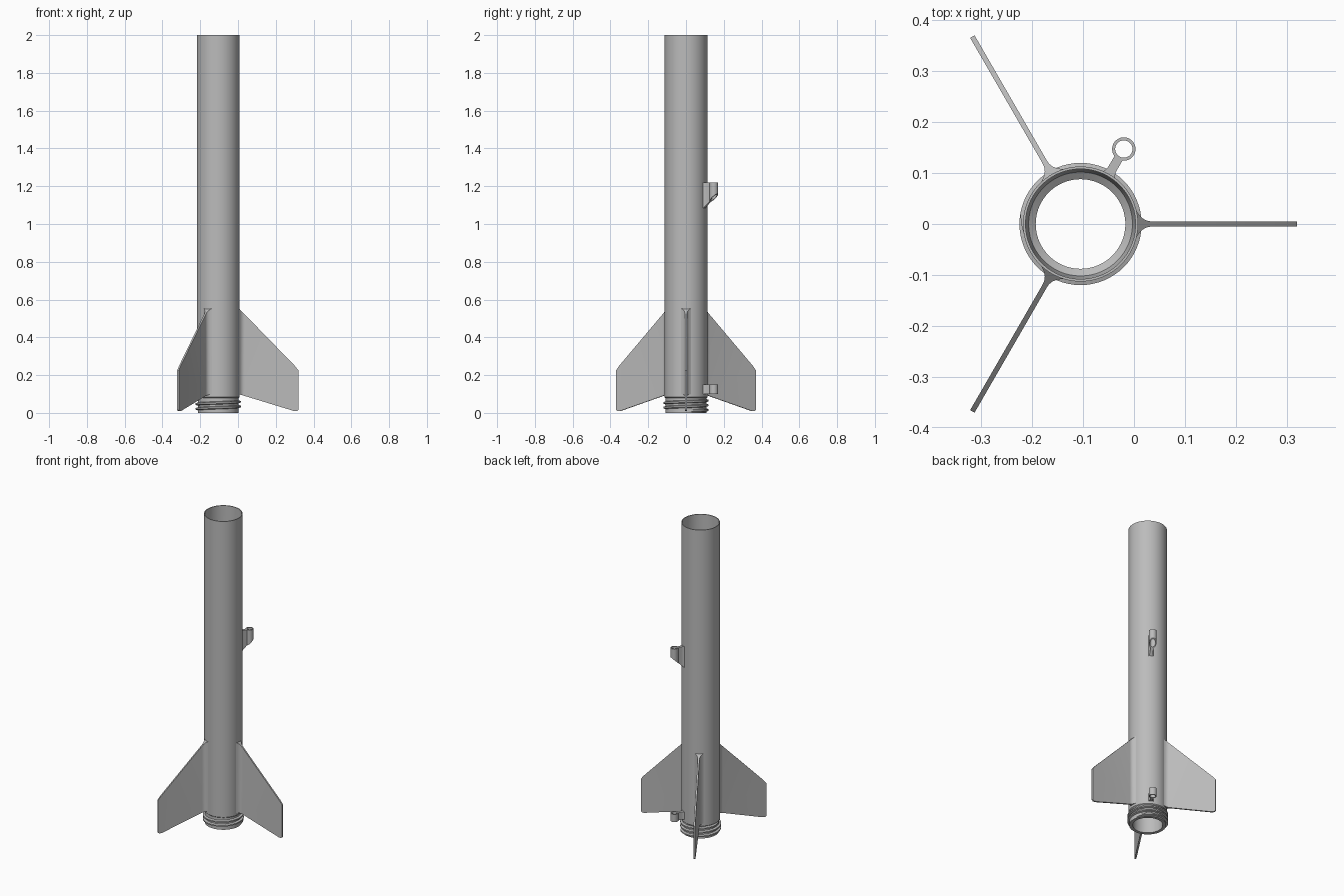
import bpy, bmesh, math
from mathutils import Vector, Matrix

cube = bpy.data.objects.get("Cube")
if cube:
    bpy.data.objects.remove(cube, do_unlink=True)

AXIS_X = -0.105      # body axis
BODY_R = 0.113

grey = bpy.data.materials.new("plain_grey")
grey.use_nodes = True
colour = (0.5, 0.5, 0.5, 1)
grey.diffuse_color = colour
grey.node_tree.nodes["Principled BSDF"].inputs["Base Color"].default_value = colour


def finish(bm, name, turn=0):
    """Turn the mesh about the body axis and make it a smooth-shaded object."""
    bmesh.ops.recalc_face_normals(bm, faces=bm.faces)
    bm.transform(Matrix.Translation((AXIS_X, 0, 0)) @ Matrix.Rotation(math.radians(turn), 4, "Z"))
    mesh = bpy.data.meshes.new(name)
    bm.to_mesh(mesh)
    bm.free()
    mesh.materials.append(grey)
    obj = bpy.data.objects.new(name, mesh)
    bpy.context.collection.objects.link(obj)
    bpy.ops.object.select_all(action="DESELECT")
    obj.select_set(True)
    bpy.context.view_layer.objects.active = obj
    bpy.ops.object.shade_smooth_by_angle(angle=math.radians(30))
    return obj


def revolve(bm, profile, segments, centre=0):
    """Closed (radius, height) profile swept round a vertical axis."""
    rings = []
    for s in range(segments):
        a = math.tau * s / segments
        rings.append([bm.verts.new((centre + r * math.cos(a), r * math.sin(a), z)) for r, z in profile])
    n = len(profile)
    for s in range(segments):
        a, b = rings[s], rings[(s + 1) % segments]
        for i in range(n):
            j = (i + 1) % n
            bm.faces.new((a[i], b[i], b[j], a[j]))


def prism(bm, half, low, high):
    """Upright prism whose plan is mirrored across the radial line."""
    plan = half + [(x, -y) for x, y in reversed(half)]
    base = bm.faces.new([bm.verts.new((x, y, low)) for x, y in plan])
    top = bmesh.ops.extrude_face_region(bm, geom=[base])["geom"]
    bmesh.ops.translate(bm, vec=(0, 0, high - low), verts=[v for v in top if isinstance(v, bmesh.types.BMVert)])


def fillet(start, width, reach, flare):
    """Concave root curve blending a thin plate into the body."""
    return [(start + reach * t, width + flare * (1 - t) ** 2.5) for t in (0, 0.15, 0.3, 0.5, 0.75, 1)]


# Body tube with a stepped bore and a narrow threaded neck
bm = bmesh.new()
revolve(bm, [(0.088, 0), (0.108, 0), (0.108, 0.078), (BODY_R, 0.083), (BODY_R, 2),
             (0.108, 2), (0.108, 0.14), (0.102, 0.11), (0.088, 0.1)], 96)
finish(bm, "body_tube")

# Helical thread on the neck
bm = bmesh.new()
STEPS, TURNS, PITCH = 64, 2.6, 0.025
tooth = [(0.105, -0.009), (0.12, -0.004), (0.12, 0.004), (0.105, 0.009)]
previous = None
count = int(STEPS * TURNS)
for s in range(count + 1):
    a = math.tau * s / STEPS
    rise = 0.009 + PITCH * s / STEPS
    # the thread runs out smoothly into the neck at both ends
    grow = min(1, s / 8, (count - s) / 8)
    section = []
    for r, z in tooth:
        radius = 0.105 + (r - 0.105) * grow
        section.append(bm.verts.new((radius * math.cos(a), radius * math.sin(a), rise + z)))
    if previous:
        for i in range(4):
            j = (i + 1) % 4
            bm.faces.new((previous[i], section[i], section[j], previous[j]))
    previous = section
finish(bm, "neck_thread")

# Three swept fins, trimmed from a filleted upright plate
fin_edges = [((0.113, 0.55), (0.405, 0.25)), ((0.405, 0.25), (0.425, 0.225)),
             ((0.425, 0.016), (0.418, 0.01)), ((0.395, 0.012), (0.113, 0.098))]
for name, turn in (("left_fin", 0), ("back_right_fin", 120), ("front_right_fin", 240)):
    bm = bmesh.new()
    root = fillet(0.109, 0.005, 0.032, 0.022)
    prism(bm, root + [(0.425, 0.005)], 0.01, 0.6)
    for (r1, z1), (r2, z2) in fin_edges:
        outward = Vector((z1 - z2, 0, r2 - r1))
        cut = bmesh.ops.bisect_plane(bm, geom=bm.verts[:] + bm.edges[:] + bm.faces[:],
                                     plane_co=(r1, 0, z1), plane_no=outward, clear_outer=True)
        rim = [e for e in cut["geom_cut"] if isinstance(e, bmesh.types.BMEdge)]
        bmesh.ops.holes_fill(bm, edges=rim, sides=0)
    finish(bm, name, turn)

# Two launch guides: a ring on a short arm, the upper one with a raked underside
for name, low, high, rake in (("upper_guide", 1.08, 1.22, 0.95), ("lower_guide", 0.1, 0.15, 0)):
    for part in ("ring", "arm"):
        bm = bmesh.new()
        if part == "ring":
            revolve(bm, [(0.017, low), (0.023, low), (0.023, high), (0.017, high)], 40, 0.17)
        else:
            prism(bm, fillet(0.108, 0.009, 0.02, 0.008) + [(0.152, 0.009)], low, high)
        for v in bm.verts:
            if v.co.z < low + 0.001:
                v.co.z += rake * (v.co.x - 0.108)
        finish(bm, name + "_" + part, 60)
